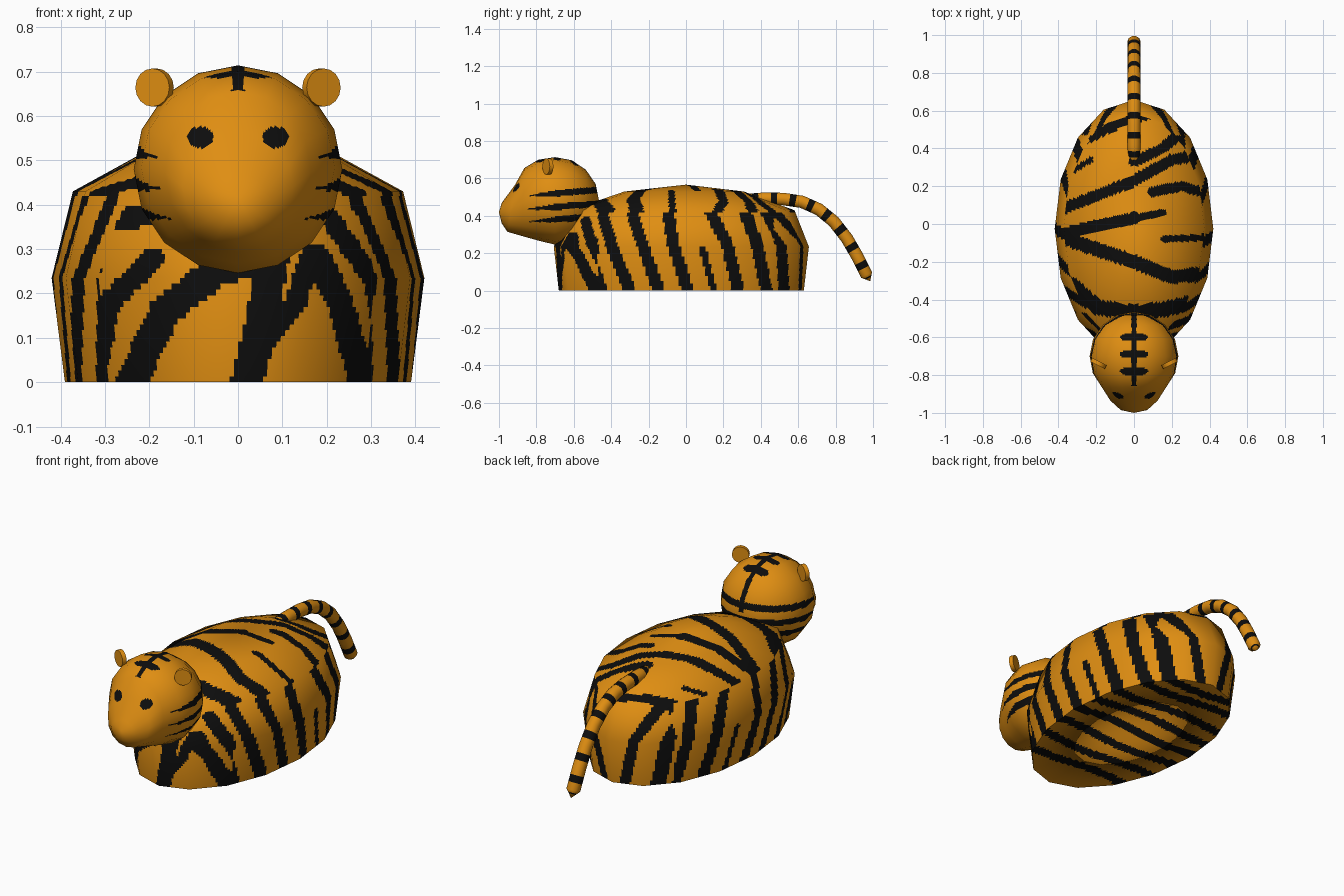
import bpy, bmesh, math
from mathutils import Vector as V

if "Cube" in bpy.data.objects:
    bpy.data.objects.remove(bpy.data.objects["Cube"])

SIDES = 16


def material(name, rgb):
    m = bpy.data.materials.new(name)
    m.diffuse_color = (*rgb, 1)
    m.use_nodes = True
    m.node_tree.nodes["Principled BSDF"].inputs["Base Color"].default_value = m.diffuse_color
    return m


ORANGE = material("orange_fur", (0.74, 0.27, 0.006))
BLACK = material("black_stripe", (0.004, 0.004, 0.004))


def corner_normals(rings):
    """Smooth normals of the coarse low-poly skin."""
    out, last, n = [], len(rings) - 1, len(rings[0])
    mid = [sum(r, V((0, 0, 0))) / n for r in rings]
    for i, r in enumerate(rings):
        if (r[0] - r[1]).length < 1e-6:           # pole
            d = mid[0] - mid[1] if i == 0 else mid[i] - mid[i - 1]
            out.append([d.normalized()] * n)
            continue
        lo, hi = rings[max(i - 1, 0)], rings[min(i + 1, last)]
        out.append([(r[(j + 1) % n] - r[j - 1]).cross(hi[j] - lo[j]).normalized()
                    for j in range(n)])
    return out


def skin(name, rings, su, sv, rule):
    """Skin low-poly rings, divide each flat facet finely, paint faces by rule(point, v)."""
    norms, n = corner_normals(rings), len(rings[0])
    bm = bmesh.new()
    lay = bm.verts.layers.float_vector.new("n")

    def sample(grid, r, c):
        i = min(r // sv, len(grid) - 2)
        t, j, s = (r - i * sv) / sv, c // su, (c % su) / su
        k = (j + 1) % n
        return grid[i][j].lerp(grid[i][k], s).lerp(grid[i + 1][j].lerp(grid[i + 1][k], s), t)

    rows, cols = (len(rings) - 1) * sv, n * su
    vs = []
    for r in range(rows + 1):
        row = []
        for c in range(cols):
            v = bm.verts.new(sample(rings, r, c))
            v[lay] = sample(norms, r, c).normalized()
            row.append(v)
        vs.append(row)
    for r in range(rows):
        for c in range(cols):
            d = (c + 1) % cols
            f = bm.faces.new((vs[r][c], vs[r][d], vs[r + 1][d], vs[r + 1][c]))
            f.smooth = True
            f.material_index = int(bool(rule(f.calc_center_median(), (r + 0.5) / sv)))
    bmesh.ops.remove_doubles(bm, verts=bm.verts[:], dist=1e-5)
    normals = [v[lay].copy() for v in bm.verts]
    bm.verts.layers.float_vector.remove(lay)
    me = bpy.data.meshes.new(name)
    bm.to_mesh(me)
    bm.free()
    me.materials.append(ORANGE)
    me.materials.append(BLACK)
    me.normals_split_custom_set_from_vertices(normals)
    ob = bpy.data.objects.new(name, me)
    bpy.context.collection.objects.link(ob)
    return ob


def near(x, y, paths):
    """True when (x, y) lies within a painted stroke (half width, points)."""
    for w, pts in paths:
        for (ax, ay), (bx, by) in zip(pts, pts[1:]):
            dx, dy = bx - ax, by - ay
            t = max(0, min(1, ((x - ax) * dx + (y - ay) * dy) / (dx * dx + dy * dy)))
            if math.hypot(x - ax - t * dx, y - ay - t * dy) < w:
                return True
    return False


# Body stripes: side strokes in (y, z), top in (x, y), front and back in (x, z)
SIDE = [(0.032, [(a, 0), (b, 0.25), (c, 0.46)]) for a, b, c in (
    (-0.45, -0.54, -0.60), (-0.30, -0.40, -0.46), (-0.145, -0.235, -0.30),
    (0.01, -0.07, -0.10), (0.28, 0.22, 0.11), (0.43, 0.38, 0.30), (0.54, 0.52, 0.41))]
SIDE.append((0.018, [(0.15, 0), (0.09, 0.22)]))
TOP = [
    (0.04, [(-0.33, -0.32), (-0.2, -0.44), (0, -0.47), (0.17, -0.45), (0.38, -0.40)]),
    (0.037, [(-0.4, -0.06), (-0.27, -0.11), (0, -0.2), (0.2, -0.28), (0.4, -0.26)]),
    (0.032, [(-0.4, -0.06), (-0.2, -0.01), (0, 0.03)]),
    (0.02, [(0, 0.03), (0.15, 0.06)]),
    (0.018, [(0.16, -0.08), (0.4, -0.07)]),
    (0.03, [(-0.38, 0.08), (-0.2, 0.15), (0, 0.23), (0.2, 0.34), (0.36, 0.37)]),
    (0.027, [(0.1, 0.17), (0.25, 0.20), (0.4, 0.16)]),
    (0.015, [(-0.36, 0.26), (-0.23, 0.34)]),
    (0.028, [(0, 0.33), (0.15, 0.40), (0.3, 0.53)]),
    (0.024, [(-0.3, 0.42), (-0.15, 0.50), (0, 0.56), (0.15, 0.59)])]
FRONT = [
    (0.035, [(0.02, 0.27), (-0.05, 0.25), (-0.165, 0.16), (-0.24, 0)]),
    (0.025, [(-0.19, 0.28), (-0.29, 0.18), (-0.325, 0)]),
    (0.024, [(-0.17, 0.38), (-0.31, 0.36), (-0.38, 0.2)]),
    (0.036, [(0.08, 0.28), (0.05, 0.12), (0.02, 0)]),
    (0.024, [(0.165, 0.29), (0.13, 0.18), (0.055, 0.08)]),
    (0.03, [(0.18, 0.28), (0.23, 0.18), (0.28, 0)]),
    (0.022, [(0.2, 0.38), (0.305, 0.23), (0.345, 0)])]
BACK = [(0.026, [(0.2, 0), (0.25, 0.25), (0.3, 0.42)]),
        (0.026, [(0.06, 0), (0.12, 0.25), (0.2, 0.42)])]
BELLY = [-0.45, -0.30, -0.145, 0.01, 0.15, 0.28, 0.43, 0.54]


def body_rule(p, v):
    if p.z > 0.42:
        return near(p.x, p.y, TOP)
    if p.y < -0.47:
        return near(p.x, p.z, FRONT)
    if p.y > 0.47:
        return near(abs(p.x), p.z, BACK)
    return near(p.y - (0.04 if p.x < 0 else 0), p.z, SIDE)


def belly_rule(p, v):
    return any(abs(p.y - y - 0.015 * math.sin(9 * p.x + 8 * y)) < 0.032 for y in BELLY)


def oval(rx, ry, z, cy=-0.025):
    return [V((rx * math.cos(a), cy + ry * math.sin(a), z))
            for a in (math.tau * k / SIDES for k in range(SIDES))]


base = oval(0.39, 0.655, 0)
skin("body", [base, oval(0.42, 0.682, 0.235), oval(0.372, 0.60, 0.43, -0.02),
              oval(0.19, 0.32, 0.53, -0.01), oval(0, 0, 0.567, 0)], 16, 18, body_rule)
skin("underside", [oval(0, 0, 0), base], 10, 36, belly_rule)

# Head: round skull drawn out into a snout; rows are y top, z top, y bottom, z bottom, half width
HEAD = [(-0.465, 0.48, -0.465, 0.48, 0), (-0.483, 0.57, -0.483, 0.39, 0.09),
        (-0.535, 0.646, -0.535, 0.314, 0.166), (-0.61, 0.697, -0.61, 0.263, 0.217),
        (-0.70, 0.714, -0.70, 0.246, 0.235), (-0.79, 0.70, -0.79, 0.268, 0.218),
        (-0.865, 0.655, -0.88, 0.293, 0.165), (-0.915, 0.565, -0.955, 0.315, 0.125),
        (-0.985, 0.47, -0.985, 0.36, 0.07), (-1.0, 0.42, -1.0, 0.42, 0)]


def head_ring(yt, zt, yb, zb, w):
    ring = []
    for k in range(SIDES):
        a = math.tau * k / SIDES
        t = (1 + math.sin(a)) / 2
        ring.append(V((w * math.cos(a), yb + (yt - yb) * t, zb + (zt - zb) * t)))
    return ring


def head_rule(p, v):
    x = abs(p.x)
    if p.y < -0.8 and ((x - 0.085) / 0.029) ** 2 + ((p.z - 0.552) / 0.024) ** 2 < 1:
        return True                                           # eyes
    if p.z > 0.5 and p.y > -0.86 and x < 0.014:
        return True                                           # crown line
    if p.z > 0.6 and any(((p.y - y) / 0.021) ** 2 + (x / 0.074) ** 4 < 1
                         for y in (-0.60, -0.69, -0.78)):
        return True                                           # crown bars
    for z, start in ((0.52, -0.86), (0.447, -0.87), (0.38, -0.85)):   # cheek stripes
        w = min(0.017, 0.1 * (p.y - start))
        if abs(p.z - z - 0.08 * (p.y + 0.7)) < w:
            return True
    return False


skin("head", [head_ring(*r) for r in HEAD], 12, 12, head_rule)

# Ears: thin discs turned slightly outward
for side, label in ((-1, "left"), (1, "right")):
    bpy.ops.mesh.primitive_cylinder_add(
        vertices=16, radius=0.043, depth=0.022, location=(side * 0.188, -0.738, 0.664),
        rotation=(math.pi / 2, 0, side * math.radians(27)))
    ear = bpy.context.object
    ear.name = label + "_ear"
    ear.data.materials.append(ORANGE)
    bpy.ops.object.shade_smooth_by_angle(angle=math.radians(40))

# Tail: ringed tube arching back and down
PATH = [V((0, y, z)) for y, z in (
    (0.31, 0.465), (0.325, 0.485), (0.42, 0.492), (0.52, 0.49), (0.62, 0.475), (0.71, 0.435),
    (0.79, 0.37), (0.86, 0.28), (0.915, 0.185), (0.965, 0.085), (0.985, 0.05))]
tail = []
for i, c in enumerate(PATH):
    t = (PATH[min(i + 1, len(PATH) - 1)] - PATH[max(i - 1, 0)]).normalized()
    up = V((1, 0, 0)).cross(t)
    r = 0 if i in (0, len(PATH) - 1) else 0.035
    tail.append([c + r * (math.cos(a) * V((1, 0, 0)) - math.sin(a) * up)
                 for a in (math.tau * k / 10 for k in range(10))])
skin("tail", tail, 3, 12, lambda p, v: 1 < v < 9.5 and 0.3 < v % 1 < 0.7)
